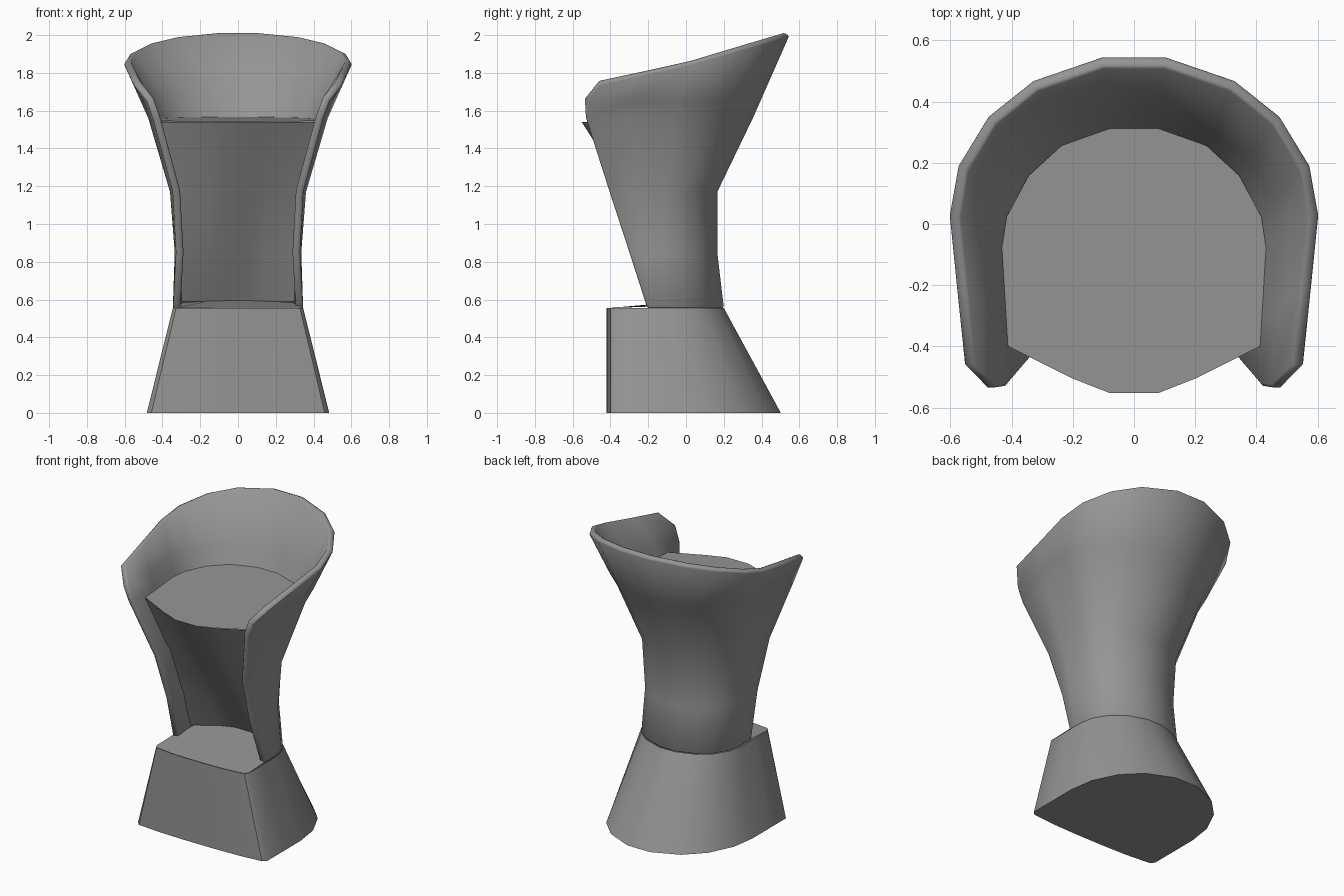
import bpy, bmesh
from math import sin, cos, radians

cube = bpy.data.objects.get("Cube")
if cube:
    bpy.data.objects.remove(cube, do_unlink=True)

GREY = (0.3, 0.3, 0.3, 1)
mat = bpy.data.materials.new("plain grey")
mat.use_nodes = True
mat.diffuse_color = GREY
mat.node_tree.nodes["Principled BSDF"].inputs["Base Color"].default_value = GREY
mat.node_tree.nodes["Principled BSDF"].inputs["Roughness"].default_value = 0.6

ANGLES = (0, 18, 38, 57, 80)


def mirrored(half):
    """Extend a +x half outline with its mirror image."""
    return half + [(-x, y) for x, y in reversed(half)]


def rounded_back(w, yc, yb):
    """Quarter ellipse from the widest point towards the back."""
    return [(w * cos(radians(a)), yc + (yb - yc) * sin(radians(a))) for a in ANGLES]


def add_object(name, bm, angle=40):
    mesh = bpy.data.meshes.new(name)
    bm.to_mesh(mesh)
    bm.free()
    obj = bpy.data.objects.new(name, mesh)
    bpy.context.collection.objects.link(obj)
    mesh.materials.append(mat)
    bpy.ops.object.select_all(action='DESELECT')
    obj.select_set(True)
    bpy.context.view_layer.objects.active = obj
    bpy.ops.object.shade_smooth_by_angle(angle=radians(angle))
    return obj


def loft(bm, rings, closed):
    rows = [[bm.verts.new(p) for p in ring] for ring in rings]
    n = len(rows[0])
    for low, high in zip(rows, rows[1:]):
        for i in range(n if closed else n - 1):
            j = (i + 1) % n
            bm.faces.new((low[i], low[j], high[j], high[i]))
    return rows


def rim_height(y):
    """Sloping top edge of the backrest."""
    if y > 0.03:
        return 1.85 + (y - 0.03) * 0.286
    return 1.85 + (y - 0.03) * 0.224


# Flared base with a flat front
def base_ring(z, w, yc, yb):
    half = [(w * 0.22, -0.42), (w * 0.6, -0.415), (w * 0.95, -0.40), (w, -0.375),
            (w, (yc - 0.375) / 2)] + rounded_back(w, yc, yb)
    return [(x, y, z) for x, y in mirrored(half)]


bm = bmesh.new()
rows = loft(bm, [base_ring(0, 0.483, -0.02, 0.51),
                 base_ring(0.555, 0.345, -0.10, 0.205)], True)
bm.faces.new(list(reversed(rows[0])))
add_object("base", bm)

# Footrest top, rising slightly towards the back
W = 0.345
half = [(W * 0.22, -0.42), (W * 0.6, -0.415), (W * 0.95, -0.40), (W, -0.375),
        (W - 0.003, -0.2), (0.32, -0.06), (0.15, 0.05)]
bm = bmesh.new()
bm.faces.new([bm.verts.new((x, y, 0.556 + max(0, y + 0.25) * 0.13))
              for x, y in mirrored(half)])
add_object("footrest_top", bm)

# Wrapping shell: height, half width, centre y, back y, front y, front narrowing
LEVELS = [
    (0.555, 0.345, -0.10, 0.205, -0.205, 1.00),
    (0.85, 0.335, -0.12, 0.17, -0.30, 0.98),
    (1.17, 0.36, -0.11, 0.17, -0.405, 0.96),
    (1.56, 0.475, -0.06, 0.36, -0.53, 0.95),
    (1.65, 0.515, -0.03, 0.40, -0.535, 0.94),
    (None, 0.605, 0.03, 0.555, -0.46, 0.92),
]
rings = []
for z, w, yc, yb, yf, k in LEVELS:
    half = [(w * k, yf), (w * (1 + k) / 2, (yf + yc) / 2)] + rounded_back(w, yc, yb)
    rings.append([(x, y, rim_height(y) if z is None else z) for x, y in mirrored(half)])
bm = bmesh.new()
loft(bm, rings, False)
shell = add_object("backrest_shell", bm)
solid = shell.modifiers.new("wall", 'SOLIDIFY')
solid.thickness = 0.04
solid.offset = -1
bevel = shell.modifiers.new("soft_edge", 'BEVEL')
bevel.width = 0.008
bevel.limit_method = 'ANGLE'
bevel.angle_limit = radians(50)

# Seat top, fitted inside the shell
front = [(0.08, -0.552), (0.20, -0.505), (0.43, -0.39)]
half = front + rounded_back(0.437, -0.11, 0.325)
bm = bmesh.new()
bm.faces.new([bm.verts.new((x, y, 1.557 + y * 0.03)) for x, y in mirrored(half)])
add_object("seat", bm)

# Panel leaning back from the seat lip to the footrest
HEIGHTS = [(0.59, 0.315), (0.85, 0.31), (1.17, 0.34), (1.54, 0.43)]
FOOT_Y = (0.05, 0.02, -0.08)
rings = []
for z, w in HEIGHTS:
    t = (z - 0.59) / 0.95
    half = [(x / 0.43 * w, y0 + (y - y0) * t) for (x, y), y0 in zip(front, FOOT_Y)]
    rings.append([(x, y, z) for x, y in reversed(mirrored(list(reversed(half))))])
bm = bmesh.new()
loft(bm, rings, False)
add_object("front_panel", bm)
